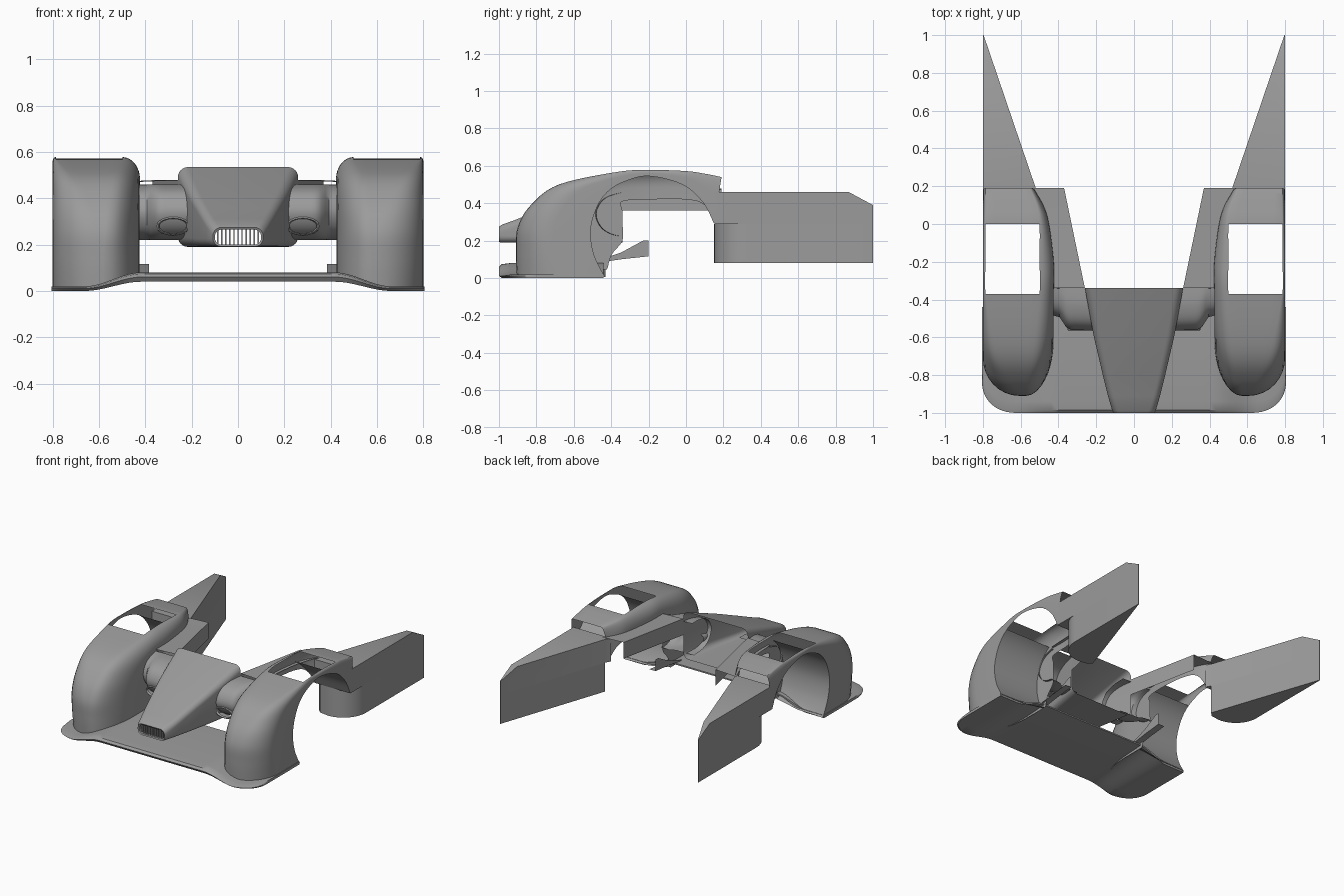
import bpy, bmesh
from math import sin, cos, pi, sqrt

if "Cube" in bpy.data.objects:
    bpy.data.objects.remove(bpy.data.objects["Cube"])

# Dark grey body colour
grey = bpy.data.materials.new("dark_grey")
grey.diffuse_color = (.33, .33, .33, 1)
grey.use_nodes = True
grey.node_tree.nodes["Principled BSDF"].inputs["Base Color"].default_value = grey.diffuse_color


def finish(name, bm, mirror=False, angle=35):
    bmesh.ops.remove_doubles(bm, verts=bm.verts, dist=0.0004)
    bmesh.ops.recalc_face_normals(bm, faces=bm.faces)
    me = bpy.data.meshes.new(name)
    bm.to_mesh(me)
    bm.free()
    me.materials.append(grey)
    ob = bpy.data.objects.new(name, me)
    bpy.context.collection.objects.link(ob)
    if mirror:
        ob.modifiers.new("Mirror", 'MIRROR')
    bpy.ops.object.select_all(action='DESELECT')
    ob.select_set(True)
    bpy.context.view_layer.objects.active = ob
    bpy.ops.object.shade_smooth_by_angle(angle=angle * pi / 180)
    return ob


def loft(bm, rows, closed=False, skip=lambda i, j: False):
    vs = [[bm.verts.new(p) for p in r] for r in rows]
    n = len(rows[0])
    for i in range(len(rows) - 1):
        for j in range(n if closed else n - 1):
            if not skip(i, j):
                k = (j + 1) % n
                bm.faces.new((vs[i][j], vs[i][k], vs[i + 1][k], vs[i + 1][j]))
    return vs


def spline(keys, steps):
    out = []
    for i in range(len(keys) - 1):
        a, b, c, d = (keys[max(0, min(len(keys) - 1, i + k))] for k in (-1, 0, 1, 2))
        for s in range(steps):
            t = s / steps
            out.append([0.5 * (2 * q + (r - p) * t + (2 * p - 5 * q + 4 * r - u) * t * t
                               + (3 * q - p - 3 * r + u) * t ** 3)
                        for p, q, r, u in zip(a, b, c, d)])
    return out + [list(keys[-1])]


def interp(x, pts):
    for (x0, y0), (x1, y1) in zip(pts, pts[1:]):
        if x <= x1:
            t = max(0, (x - x0) / (x1 - x0))
            return y0 + (y1 - y0) * t
    return pts[-1][1]


def drop(x):
    u = min(1, max(0, (abs(x) - .42) / .24))
    return u * u * (3 - 2 * u)


def round_rect(y, hw, z0, z1, r, n=6):
    pts = []
    for q, (cx, cz) in enumerate([(hw - r, z1 - r), (r - hw, z1 - r), (r - hw, z0 + r), (hw - r, z0 + r)]):
        for k in range(n + 1):
            a = (q + k / n) * pi / 2
            pts.append((cx + r * cos(a), y, cz + r * sin(a)))
    return pts


# Fenders: crown (y,z), outer arch (y,z), inner wall edge (y,z), inner x, outer and inner corner widths
keys = [
    (-.905, .01, -.43, 0, -.43, 0, .425, .2, .15),
    (-.91, .14, -.49, .12, -.40, .12, .425, .2, .15),
    (-.90, .27, -.51, .25, -.34, .20, .425, .18, .14),
    (-.83, .39, -.48, .37, -.34, .30, .425, .14, .13),
    (-.68, .50, -.42, .46, -.34, .36, .425, .08, .11),
    (-.37, .567, -.33, .515, -.34, .41, .425, .015, .075),
    (-.20, .578, -.20, .545, -.20, .42, .425, .015, .075),
    (0, .572, -.02, .50, 0, .42, .45, .015, .05),
    (.10, .558, .09, .405, .10, .39, .48, .015, .035),
    (.19, .54, .15, .29, .15, .29, .52, .015, .03)]
STEPS, ARC, TOP = 6, 8, 6
rows, liner = [], []
for py, pz, ay, az, by, bz, xi, rx, ri in spline(keys, STEPS):
    point = lambda x, d, ey, ez: (x, py + (ey - py) * d, max(pz + (ez - pz) * d, .04 * (1 - drop(x)) + .005))
    row = [point(.8, 1, ay, az)]
    for k in range(ARC + 1):
        a = k / ARC * pi / 2
        row.append(point(.8 - rx + rx * cos(a), .5 * (1 - sin(a)), ay, az))
    x0, x1 = .8 - rx, xi + ri
    row += [point(x0 + (x1 - x0) * k / TOP, 0, ay, az) for k in range(1, TOP)]
    for k in range(ARC + 1):
        a = (1 - k / ARC) * pi / 2
        row.append(point(xi + ri - ri * cos(a), .6 * (1 - sin(a)), by, bz))
    row.append(point(xi, 1, by, bz))
    rows.append(row)
    liner.append([point(.8, 1, ay, az), point(.6, 1, ay, az), point(xi + .003, 1, ay, az)])
bm = bmesh.new()
loft(bm, rows, skip=lambda i, j: 5 * STEPS <= i < 7 * STEPS and ARC + 1 <= j < ARC + 1 + TOP)
finish("fenders", bm, True)

# Wheel arch liners ahead of and behind the top opening
bm = bmesh.new()
loft(bm, [r for r in liner[:6 * STEPS] if r[0][1] < -.37 or r[0][2] < .3])
loft(bm, [r for r in liner[7 * STEPS:] if r[0][1] > -.005])
finish("wheel_arch_liners", bm, True)

# Nose cone, open at the back, with an air inlet in front
bm = bmesh.new()
loft(bm, [round_rect(*s) for s in [
    (-.94, .10, .20, .265, .03), (-.995, .10, .20, .265, .03),
    (-1, .108, .192, .274, .035), (-.985, .116, .19, .285, .035),
    (-.91, .138, .19, .312, .035), (-.8, .165, .19, .357, .035),
    (-.6, .212, .19, .438, .04), (-.34, .26, .19, .535, .045)]], closed=True)
finish("nose_cone", bm)

# Grille bars
bm = bmesh.new()
for i in range(11):
    r = bmesh.ops.create_cube(bm, size=1)['verts']
    bmesh.ops.scale(bm, vec=(.006, .02, .068), verts=r)
    bmesh.ops.translate(bm, vec=((i - 5) * .0175, -.975, .2325), verts=r)
finish("grille_bars", bm)

# Front splitter, dropping towards the outer ends
rows = []
for i in range(61):
    x = .805 * sin((i / 60 - .5) * pi)
    u = drop(x)
    d = min(1, max(0, (abs(x) - .62) / .185))
    yf = -1 + .17 * (1 - (1 - d ** 2.2) ** (1 / 2.2))
    zt, zb, zr = .08 - .06 * u, .04 * (1 - u), .07 * (1 - u)
    rows.append([(x, -.44, zt), (x, yf + .06, zt), (x, yf + .015, zt - .006), (x, yf, (zt + zb) / 2),
                 (x, yf + .015, zb), (x, yf + .1, zb), (x, -.44, zr)])
bm = bmesh.new()
vs = loft(bm, rows, closed=True)
bm.faces.new(vs[0])
bm.faces.new(vs[-1])
finish("splitter", bm)

# Angled brackets rising behind the splitter
bm = bmesh.new()
loft(bm, [[(.385, y, zt), (.385, y, zb), (.435, y, zb)] for y, zb, zt in
          [(-.5, .078, .085), (-.35, .1, .135), (-.23, .113, .2), (-.2, .116, .2)]])
finish("splitter_brackets", bm, True)

# Fairings bridging nose and fenders
prof = spline([(.24, .46), (.13, .455), (.04, .42), (0, .345), (.03, .27), (.1, .23), (.2, .22)], 5)
rows = []
for i in range(17):
    x = .19 + .25 * i / 16
    yf = interp(x, [(.19, -.565), (.34, -.56), (.365, -.54), (.39, -.495), (.44, -.48)])
    rows.append([(x, min(-.34, yf + p), z) for p, z in prof])
bm = bmesh.new()
loft(bm, rows)
finish("suspension_fairings", bm, True)

# Oval air scoops beside the nose
bm = bmesh.new()
loft(bm, [[(cx + rx * cos(k * pi / 12), y, .28 + rz * sin(k * pi / 12)) for k in range(24)]
          for y, cx, rx, rz in [(-.5, .28, .072, .042), (-.56, .28, .072, .04),
                                (-.565, .28, .066, .034), (-.55, .28, .06, .03)]], closed=True)
finish("air_scoops", bm, True)

# Side decks with a vertical inner edge
rows = []
for i in range(13):
    y = -.34 + .53 * i / 12
    xe = .26 + .11 * i / 12
    xo = interp(y, [(-.34, .44), (-.15, .45), (0, .47), (.1, .5), (.19, .54)])
    rows.append([(xe, y, .36), (xe, y, .478), (xo, y, .47)])
bm = bmesh.new()
loft(bm, rows)
finish("side_decks", bm, True)


# Tapered side pods: full-width upper block over a rounded lower block
def prism(name, outline, z0, z1, chamfer=False):
    bm = bmesh.new()
    f = bm.faces.new([bm.verts.new((x, y, z0)) for x, y in outline])
    r = bmesh.ops.extrude_face_region(bm, geom=[f])['geom']
    bmesh.ops.translate(bm, vec=(0, 0, z1 - z0), verts=[v for v in r if isinstance(v, bmesh.types.BMVert)])
    if chamfer:
        bmesh.ops.recalc_face_normals(bm, faces=bm.faces)
        bmesh.ops.bisect_plane(bm, geom=bm.verts[:] + bm.edges[:] + bm.faces[:], dist=1e-5,
                               plane_co=(0, .87, .46), plane_no=(0, .07, .13), clear_outer=True)
        bmesh.ops.holes_fill(bm, edges=[e for e in bm.edges if e.is_boundary])
    finish(name, bm, True)


prism("side_pods_upper", [(.8, .152), (.8, 1), (.796, 1), (.52, .19), (.5, .152)], .29, .46, True)
curve = [(.62 + .18 * cos(k * pi / 20), .33 - .18 * sin(k * pi / 20)) for k in range(11)]
prism("side_pods_lower", [(.796, 1), (.8, 1)] + curve + [(.55, .16), (.52, .19)], .08, .29)
